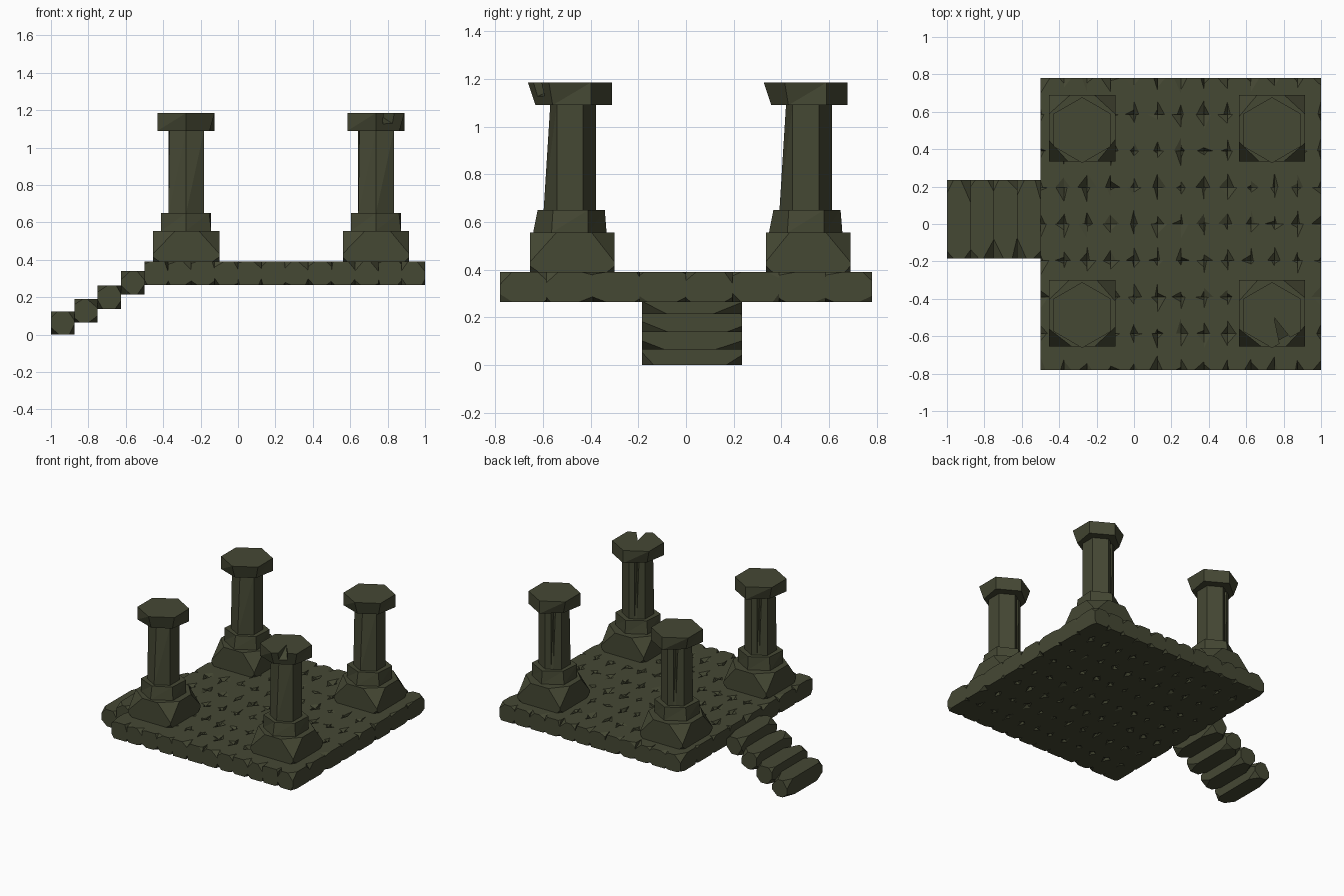
import bpy, bmesh, math, random
from mathutils import Vector

if "Cube" in bpy.data.objects:
    bpy.data.objects.remove(bpy.data.objects["Cube"])

random.seed(7)
mat = bpy.data.materials.new("dark mossy stone")
mat.diffuse_color = (0.060, 0.065, 0.034, 1)
mat.use_nodes = True
mat.node_tree.nodes["Principled BSDF"].inputs["Base Color"].default_value = mat.diffuse_color


def finish(name, bm):
    bmesh.ops.recalc_face_normals(bm, faces=bm.faces)
    me = bpy.data.meshes.new(name)
    bm.to_mesh(me)
    bm.free()
    me.materials.append(mat)
    ob = bpy.data.objects.new(name, me)
    bpy.context.collection.objects.link(ob)
    return ob


def stone(bm, lo, hi, cut):
    """Box whose eight corners are chipped off; cut(top) gives x, y, z fractions."""
    lo, hi = Vector(lo), Vector(hi)
    size = hi - lo
    verts = []
    for i in range(8):
        s = [(i >> k) & 1 for k in range(3)]
        corner = Vector([hi[k] if s[k] else lo[k] for k in range(3)])
        f = cut(s[2])
        for k in range(3):
            p = corner.copy()
            p[k] += size[k] * f[k] * (-1 if s[k] else 1)
            verts.append(bm.verts.new(p))
    res = bmesh.ops.convex_hull(bm, input=verts)
    spare = [g for g in res["geom_interior"] if isinstance(g, bmesh.types.BMVert)]
    if spare:
        bmesh.ops.delete(bm, geom=spare, context='VERTS')


def flatten(bm):
    bmesh.ops.dissolve_limit(bm, angle_limit=0.01, verts=bm.verts, edges=bm.edges)


def prism(name, cx, cy, z0, z1, r, angles, low, high):
    """Prism whose bottom and top rings have their own radius factors."""
    bm = bmesh.new()
    rings = []
    for z, fac in ((z0, low), (z1, high)):
        rings.append([bm.verts.new((cx + r * f * math.cos(math.radians(a)),
                                    cy + r * f * math.sin(math.radians(a)), z))
                      for a, f in zip(angles, fac)])
    n = len(angles)
    bm.faces.new(rings[0][::-1])
    bm.faces.new(rings[1])
    for i in range(n):
        j = (i + 1) % n
        a, b, c, d = rings[0][i], rings[0][j], rings[1][j], rings[1][i]
        bm.faces.new((a, b, c))
        bm.faces.new((a, c, d))
    return finish(name, bm)


# Platform of 12 x 8 chipped stones
def floor_cut(top):
    m = 0.42 if top else 0.3
    return [random.uniform(0.06, m) for _ in range(3)]

bm = bmesh.new()
dx, dy = 1.5 / 12, 1.56 / 8
for i in range(12):
    for j in range(8):
        x, y = -0.5 + i * dx, -0.78 + j * dy
        stone(bm, (x, y, 0.265), (x + dx, y + dy, 0.39), floor_cut)
flatten(bm)
finish("platform_stones", bm)


# Four stair steps
def step_cut(top):
    return (random.uniform(0.2, 0.47), random.uniform(0.08, 0.3), random.uniform(0.2, 0.47))

for i, z in enumerate((0, 0.065, 0.138, 0.215)):
    bm = bmesh.new()
    x = -1 + i * 0.125
    stone(bm, (x, -0.185, z), (x + 0.125, 0.235, z + 0.125), step_cut)
    flatten(bm)
    finish(f"step_{i + 1}", bm)


# Pillars: chipped plinth, hexagonal collar, grooved shaft, hexagonal cap
def plinth_cut(top):
    j = random.uniform(-0.04, 0.04)
    return (0.3 + j, 0.3 - j, 0.72) if top else (0.1 + j, 0.1 - j, 0.18)

HEX = [30, 90, 150, 210, 270, 330]
GROOVED = [30, 90, 111, 120, 129, 150, 210, 270, 330]
k = 0.866
SHAFT_LOW = [1, 1, k / math.cos(math.radians(9)), k, k / math.cos(math.radians(9)), 1, 1, 1, 1]
SHAFT_HIGH = SHAFT_LOW[:3] + [0.5] + SHAFT_LOW[4:6] + [0.93, 0.75, 1]

for side, cx in (("left", -0.277), ("right", 0.738)):
    for end, cy in (("front", -0.477), ("back", 0.512)):
        tag = f"{end}_{side}"
        bm = bmesh.new()
        stone(bm, (cx - 0.177, cy - 0.177, 0.385), (cx + 0.177, cy + 0.177, 0.555), plinth_cut)
        flatten(bm)
        finish("plinth_" + tag, bm)
        y = cy - 0.01
        prism("collar_" + tag, cx, y, 0.555, 0.65, 0.154, HEX,
              [1] * 6, [1, 0.95, 0.9, 1, 0.88, 0.92])
        prism("shaft_" + tag, cx, y, 0.65, 1.092, 0.11, GROOVED, SHAFT_LOW, SHAFT_HIGH)
        cap = prism("cap_" + tag, cx, y, 1.09, 1.185, 0.176, HEX,
                    [1, 1, 0.82, 1, 0.82, 0.82], [1] * 6)
        # One cap has a broken notch
        if tag == "front_right":
            bm = bmesh.new()
            plan = ((0.01, -0.01), (0.05, -0.2), (0.13, -0.16))
            top = [bm.verts.new((cx + a, y + b, 1.2)) for a, b in plan]
            low = [bm.verts.new((cx + a, y + b, z)) for (a, b), z in zip(plan, (1.18, 1.1, 1.1))]
            bm.faces.new(top)
            bm.faces.new(low[::-1])
            for i in range(3):
                j = (i + 1) % 3
                bm.faces.new((low[i], low[j], top[j], top[i]))
            wedge = finish("notch_cutter", bm)
            wedge.hide_render = True
            wedge.hide_viewport = True
            mod = cap.modifiers.new("notch", 'BOOLEAN')
            mod.operation = 'DIFFERENCE'
            mod.solver = 'EXACT'
            mod.object = wedge
